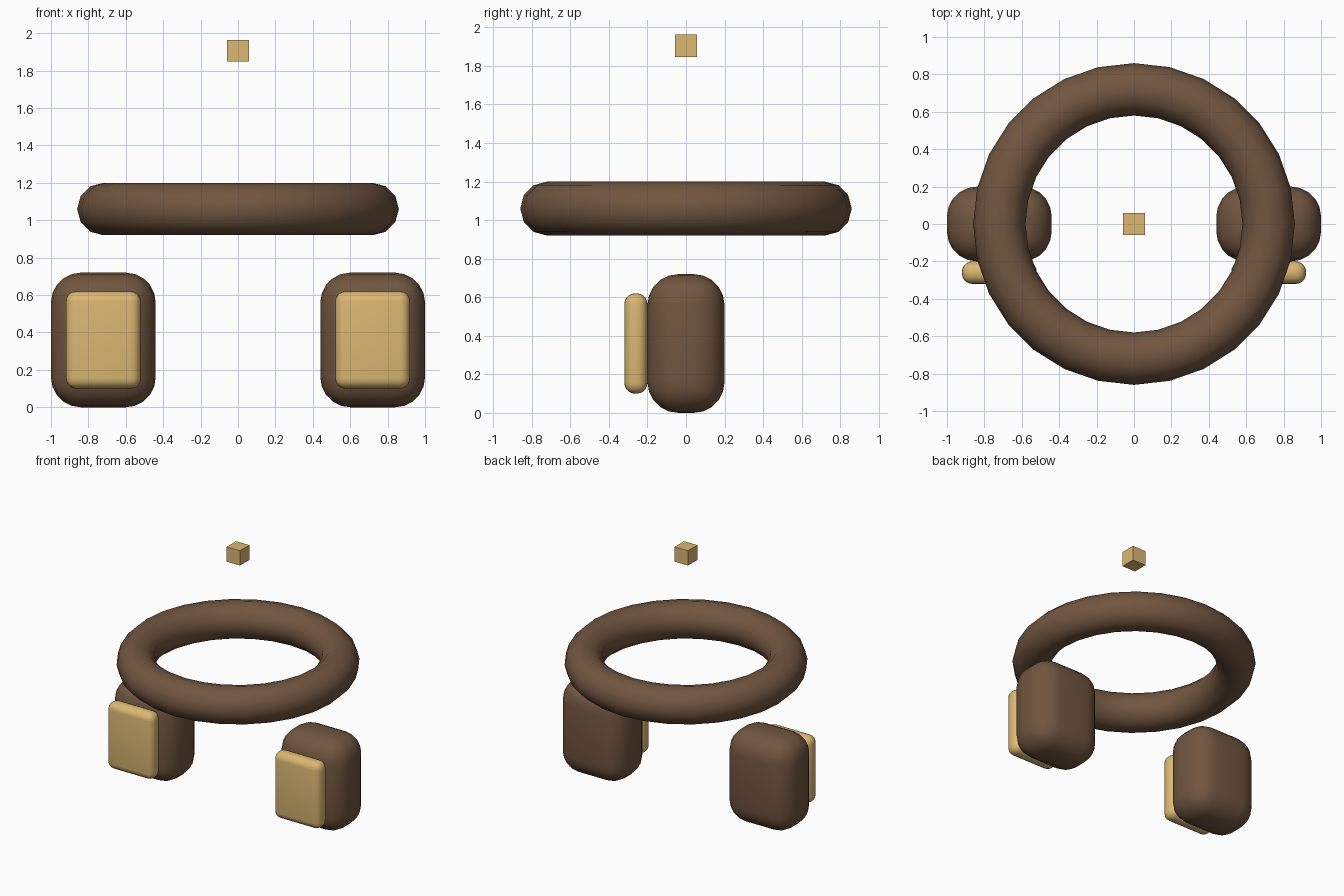
import bpy
from math import radians

cube = bpy.data.objects.get("Cube")
if cube:
    bpy.data.objects.remove(cube, do_unlink=True)


def make_material(name, rgb):
    mat = bpy.data.materials.new(name)
    mat.use_nodes = True
    colour = (*rgb, 1.0)
    mat.diffuse_color = colour
    mat.node_tree.nodes["Principled BSDF"].inputs["Base Color"].default_value = colour
    return mat


brown = make_material("dark brown", (0.165, 0.092, 0.051))
tan = make_material("tan", (0.71, 0.48, 0.17))


def finish(name, mat, smooth=True):
    obj = bpy.context.object
    obj.name = name
    obj.data.materials.append(mat)
    if smooth:
        bpy.ops.object.shade_smooth_by_angle(angle=radians(35))
    return obj


def block(name, centre, size, mat, radius=0.0):
    bpy.ops.mesh.primitive_cube_add(size=1, location=centre)
    obj = bpy.context.object
    obj.scale = size
    bpy.ops.object.transform_apply(location=False, rotation=False, scale=True)
    if radius:
        bevel = obj.modifiers.new("rounding", "BEVEL")
        bevel.width = radius
        bevel.segments = 5
        bevel.limit_method = "NONE"
        bpy.ops.object.modifier_apply(modifier=bevel.name)
    return finish(name, mat, smooth=radius > 0)


# Floating ring
bpy.ops.mesh.primitive_torus_add(
    major_radius=0.72, minor_radius=0.14, major_segments=28, minor_segments=12,
    location=(0, 0, 1.06))
finish("ring", brown)

# Rounded feet, each with a pad on the front
for side, sx in (("left", 1), ("right", -1)):
    block(side + "_foot", (sx * 0.72, 0, 0.36), (0.56, 0.4, 0.72), brown, 0.16)
    block(side + "_foot_pad", (sx * 0.72, -0.26, 0.36), (0.4, 0.12, 0.52), tan, 0.055)

# Small cube hovering on top
block("top_cube", (0, 0, 1.905), (0.115, 0.115, 0.115), tan)
